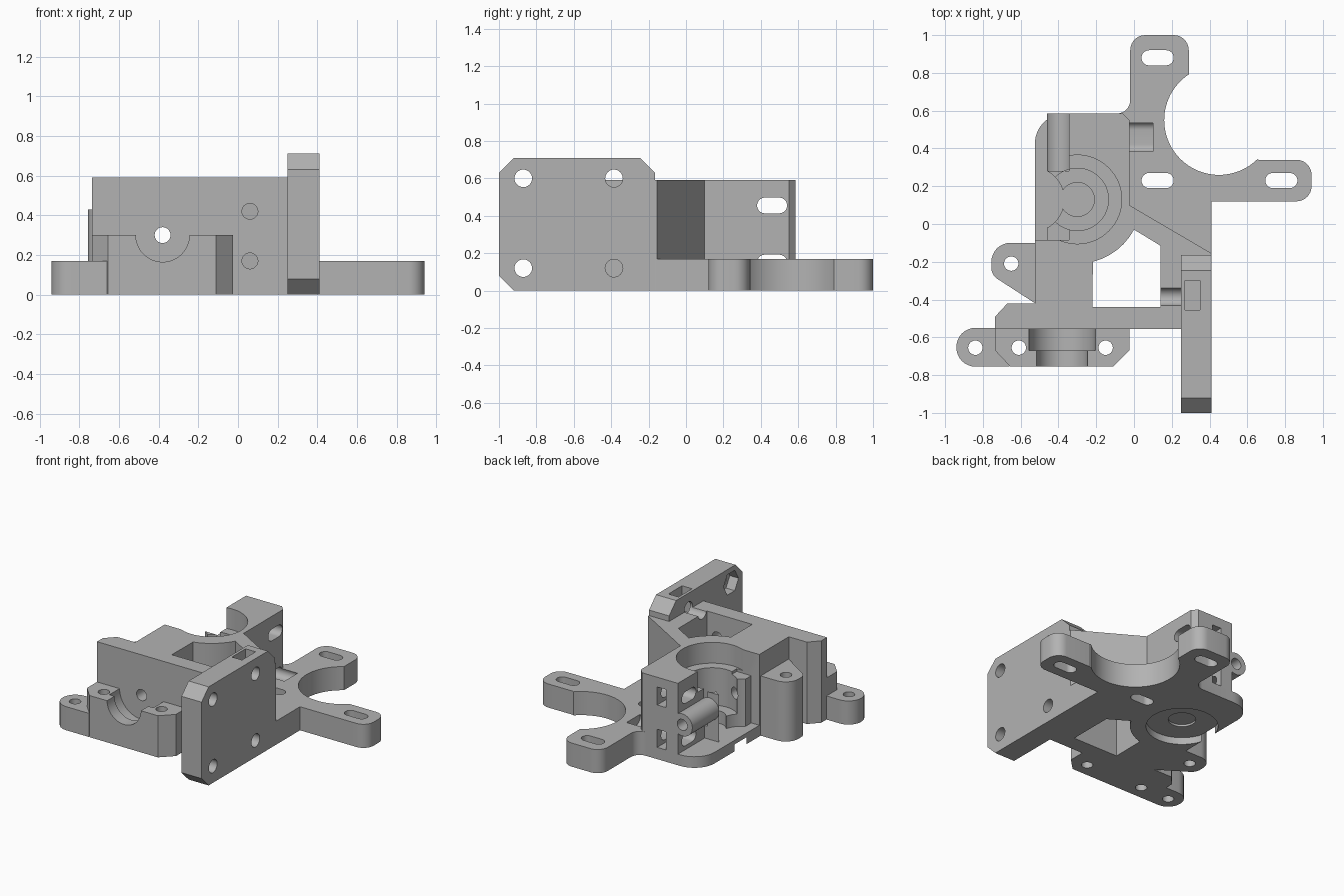
import bpy, bmesh, math
from mathutils import Vector, Matrix

if "Cube" in bpy.data.objects:
    bpy.data.objects.remove(bpy.data.objects["Cube"], do_unlink=True)

grey = bpy.data.materials.new("plastic_grey")
grey.use_nodes = True
grey.diffuse_color = (0.45, 0.45, 0.45, 1)
grey.node_tree.nodes["Principled BSDF"].inputs["Base Color"].default_value = (0.45, 0.45, 0.45, 1)


def make(name, bm):
    bmesh.ops.recalc_face_normals(bm, faces=bm.faces)
    mesh = bpy.data.meshes.new(name)
    bm.to_mesh(mesh)
    bm.free()
    mesh.materials.append(grey)
    obj = bpy.data.objects.new(name, mesh)
    bpy.context.collection.objects.link(obj)
    return obj


def rounded(corners):
    """Turn (x, y[, radius]) corners into an outline with filleted corners."""
    out = []
    for i, c in enumerate(corners):
        p = Vector(c[:2])
        r = c[2] if len(c) > 2 else 0
        if not r:
            out.append(p)
            continue
        a = (Vector(corners[i - 1][:2]) - p).normalized()
        b = (Vector(corners[(i + 1) % len(corners)][:2]) - p).normalized()
        half = a.angle(b) / 2
        mid = p + (a + b).normalized() * r / math.sin(half)
        start = p + a * r / math.tan(half) - mid
        end = p + b * r / math.tan(half) - mid
        sweep = math.atan2(start.x * end.y - start.y * end.x, start.dot(end))
        for k in range(9):
            out.append(mid + Matrix.Rotation(sweep * k / 8, 2) @ start)
    return out


def prism(name, corners, lo, hi, axis="Z"):
    """Extrude an outline along z, or a (y, z) outline along x."""
    bm = bmesh.new()
    place = (lambda p: (p.x, p.y, lo)) if axis == "Z" else (lambda p: (lo, p.x, p.y))
    push = (0, 0, hi - lo) if axis == "Z" else (hi - lo, 0, 0)
    face = bm.faces.new([bm.verts.new(place(p)) for p in rounded(corners)])
    ext = bmesh.ops.extrude_face_region(bm, geom=[face])
    bmesh.ops.translate(bm, vec=push, verts=[v for v in ext["geom"] if isinstance(v, bmesh.types.BMVert)])
    return make(name, bm)


def box(name, x0, x1, y0, y1, z0, z1):
    return prism(name, [(x0, y0), (x1, y0), (x1, y1), (x0, y1)], z0, z1)


def rod(name, axis, u, v, r, lo, hi, sides=48):
    """Cylinder along an axis; u, v are the other two coordinates in order."""
    bm = bmesh.new()
    mid = (lo + hi) / 2
    spot, rot = {
        "X": ((mid, u, v), Matrix.Rotation(math.pi / 2, 4, "Y")),
        "Y": ((u, mid, v), Matrix.Rotation(math.pi / 2, 4, "X")),
        "Z": ((u, v, mid), Matrix.Identity(4)),
    }[axis]
    bmesh.ops.create_cone(bm, cap_ends=True, segments=sides, radius1=r, radius2=r,
                          depth=hi - lo, matrix=Matrix.Translation(spot) @ rot)
    return make(name, bm)


def slot(name, u, v, length, r, lo, hi, axis="Z"):
    h = length / 2
    pts = [(u - h, v - r, r * .99), (u + h, v - r, r * .99), (u + h, v + r, r * .99), (u - h, v + r, r * .99)]
    return prism(name, pts, lo, hi, axis)


# Main housing
body = prism("extruder_body", [
    (-.735, -.555), (.40, -.555), (.41, -.155), (-.025, .10), (-.025, .55), (-.06, .585),
    (-.345, .585), (-.345, -.085), (-.525, -.085), (-.525, -.42), (-.67, -.42), (-.735, -.49)], 0, .59)

adds = [
    # Motor flange with two arms
    prism("motor_flange", [
        (-.30, .10), (-.30, -.12), (.41, -.16), (.41, .12), (.94, .12, .08), (.94, .34, .08), (.66, .34),
        (.55, .45), (.40, .60), (.29, .79), (.29, 1.0, .08), (-.02, 1.0, .08), (-.02, .585, .07), (-.30, .585)], 0, .17),
    # Floor and low wall beside the idler
    prism("idler_floor", [(-.525, -.12), (-.30, -.12), (-.30, .585), (-.525, .585, .16)], 0, .08),
    box("idler_wall", -.46, -.33, -.10, .28, .05, .42),
    rod("filament_guide", "Y", -.38, .30, .08, .22, .585),
    # Idler hinge lug
    prism("hinge_lug", [(-.50, -.10), (-.755, -.10, .10), (-.755, -.27, .07), (-.50, -.435)], 0, .43),
    # Front mount with side ear
    prism("front_mount", [(-.735, -.54), (-.735, -.67), (-.655, -.755), (-.11, -.755),
                          (-.025, -.67), (-.025, -.54)], 0, .30),
    prism("mount_ear", [(-.66, -.55), (-.94, -.55, .10), (-.94, -.755, .10), (-.66, -.755)], 0, .17),
    # Upright carriage plate
    prism("carriage_plate", [(-1, .08), (-.92, 0), (-.165, 0), (-.165, .63), (-.245, .71),
                             (-.92, .71), (-1, .63)], .25, .41, "X"),
]

cuts = [
    rod("motor_opening", "Z", .45, .55, .29, -.1, .3, 96),
    # Bearing seats and shaft bore, with a thin web left inside
    rod("top_bearing_seat", "Z", -.30, .13, .235, .44, .7, 64),
    rod("gear_clearance", "Z", -.30, .13, .165, .17, .5, 64),
    rod("shaft_bore", "Z", -.30, .13, .09, .08, .3),
    rod("bottom_bearing_seat", "Z", -.30, .13, .235, -.1, .05, 64),
    rod("bottom_shaft_bore", "Z", -.30, .13, .09, -.1, .065),
    rod("idler_clearance", "Z", -.54, .13, .17, .08, .7, 64),
    rod("filament_hole", "Y", -.38, .30, .04, -1, 1, 32),
    # Groove for the hot end
    rod("groove_narrow", "Y", -.38, .30, .135, -.8, -.65, 64),
    rod("groove_wide", "Y", -.38, .30, .175, -.67, -.555, 64),
    # Nut pocket in the plate top
    box("plate_nut_pocket", .27, .35, -.455, -.30, .53, .8),
]

# Window whose rear wall follows the bearing housing
arc = [(-.30 + .34 * math.cos(math.radians(a)), .13 + .34 * math.sin(math.radians(a)))
       for a in range(-28, -77, -8)]
cuts.append(prism("window", [(-.22, -.44), (.14, -.44), (.14, -.115)] + arc, -.1, .8))

# Motor slots
for x, y in ((.125, .88), (.125, .23), (.78, .23)):
    cuts.append(slot("motor_slot", x, y, .17, .04, -.1, .3))

# Vertical screw holes
for x, y in ((-.84, -.655), (-.61, -.655), (-.15, -.655), (-.65, -.21)):
    cuts.append(rod("vertical_hole", "Z", x, y, .038, -.1, .5, 32))

# Front wall screw holes
for z in (.17, .42):
    cuts.append(rod("front_hole", "Y", .06, z, .04, -.7, -.40, 32))

# Idler screw slots with square nut openings in the back
for z in (.15, .455):
    cuts.append(slot("idler_slot", .46, z, .16, .042, -.6, .1, "X"))
    cuts.append(box("idler_nut_opening", -.25, -.18, .40, .7, z - .065, z + .065))

# Carriage plate holes and hex pockets
for z in (.12, .60):
    cuts.append(rod("plate_hole", "X", -.87, z, .047, .1, .6, 32))
    cuts.append(rod("plate_hole", "X", -.385, z, .047, .1, .6, 32))
    cuts.append(rod("hex_pocket", "X", -.87, z, .085, .2, .32, 6))

# Join the parts, then cut every opening
bpy.context.view_layer.objects.active = body
for tools, mode in ((adds, "UNION"), (cuts, "DIFFERENCE")):
    for tool in tools:
        mod = body.modifiers.new("join_or_cut", "BOOLEAN")
        mod.operation = mode
        mod.solver = "EXACT"
        mod.object = tool
        bpy.ops.object.modifier_apply(modifier=mod.name)
        bpy.data.objects.remove(tool, do_unlink=True)

bpy.ops.object.select_all(action="DESELECT")
body.select_set(True)
bpy.ops.object.shade_smooth_by_angle(angle=math.radians(30))
